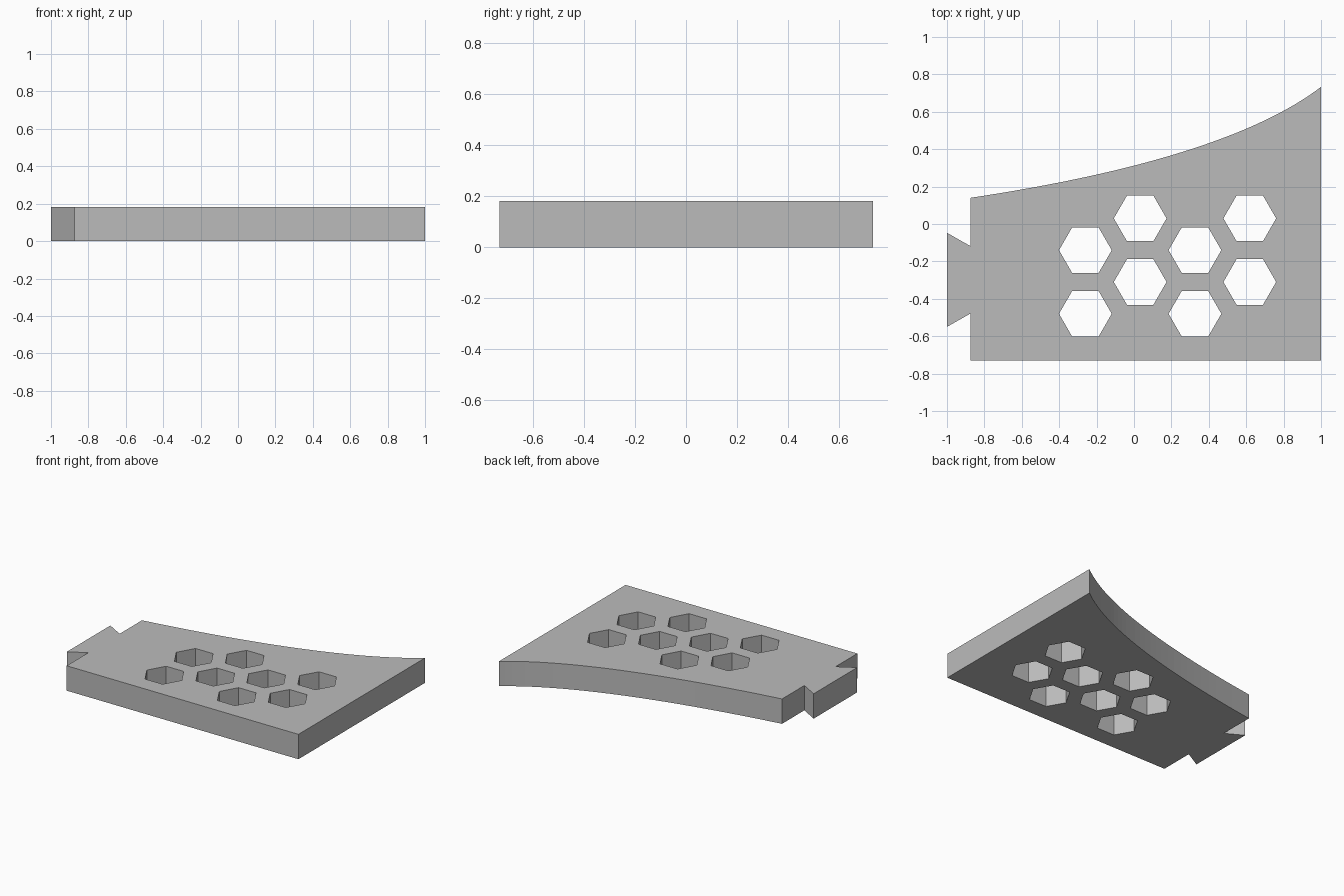
import bpy
from math import cos, sin, pi
from mathutils import Vector

default = bpy.data.objects.get("Cube")
if default:
    bpy.data.objects.remove(default, do_unlink=True)

THICK = 0.182
HEX_R = 0.141

# Single plain grey
grey = bpy.data.materials.new("plain grey")
grey.use_nodes = True
colour = (0.5, 0.5, 0.5, 1)
grey.diffuse_color = colour
grey.node_tree.nodes["Principled BSDF"].inputs["Base Color"].default_value = colour


def sweep(a, b, c, steps):
    """Points along a quadratic curve from a to c, pulled towards b."""
    a, b, c = Vector(a), Vector(b), Vector(c)
    ts = [i / steps for i in range(steps + 1)]
    return [a * (1 - t) ** 2 + b * 2 * t * (1 - t) + c * t ** 2 for t in ts]


def add_loop(curve, points):
    """Closed straight-sided loop; inner loops become holes."""
    spline = curve.splines.new("POLY")
    spline.points.add(len(points) - 1)
    for p, (x, y) in zip(spline.points, points):
        p.co = (x, y, 0, 1)
    spline.use_cyclic_u = True


profile = bpy.data.curves.new("plate_profile", "CURVE")
profile.dimensions = "2D"
profile.fill_mode = "BOTH"
profile.extrude = THICK / 2

# Outline: curved back edge, straight front, dovetail tab on the right end
outline = sweep((1, 0.733), (0.49, 0.345), (-0.875, 0.14), 32)
outline += [(-0.875, -0.118), (-1, -0.047), (-1, -0.55), (-0.875, -0.479),
            (-0.875, -0.73), (1, -0.73)]
add_loop(profile, outline)

# Honeycomb holes in staggered columns
for col in range(4):
    for row in range(2):
        cx = -0.26 + 0.293 * col
        cy = -0.14 - 0.34 * row + 0.17 * (col % 2)
        add_loop(profile, [(cx + HEX_R * cos(k * pi / 3), cy + HEX_R * sin(k * pi / 3))
                           for k in range(6)])

# Solid plate
helper = bpy.data.objects.new("plate_helper", profile)
bpy.context.collection.objects.link(helper)
bpy.context.view_layer.update()
mesh = bpy.data.meshes.new_from_object(helper.evaluated_get(
    bpy.context.evaluated_depsgraph_get()))
bpy.data.objects.remove(helper, do_unlink=True)

plate = bpy.data.objects.new("honeycomb_plate", mesh)
bpy.context.collection.objects.link(plate)
plate.location.z = THICK / 2
mesh.materials.clear()
mesh.materials.append(grey)
for face in mesh.polygons:
    face.use_smooth = False
    face.material_index = 0
